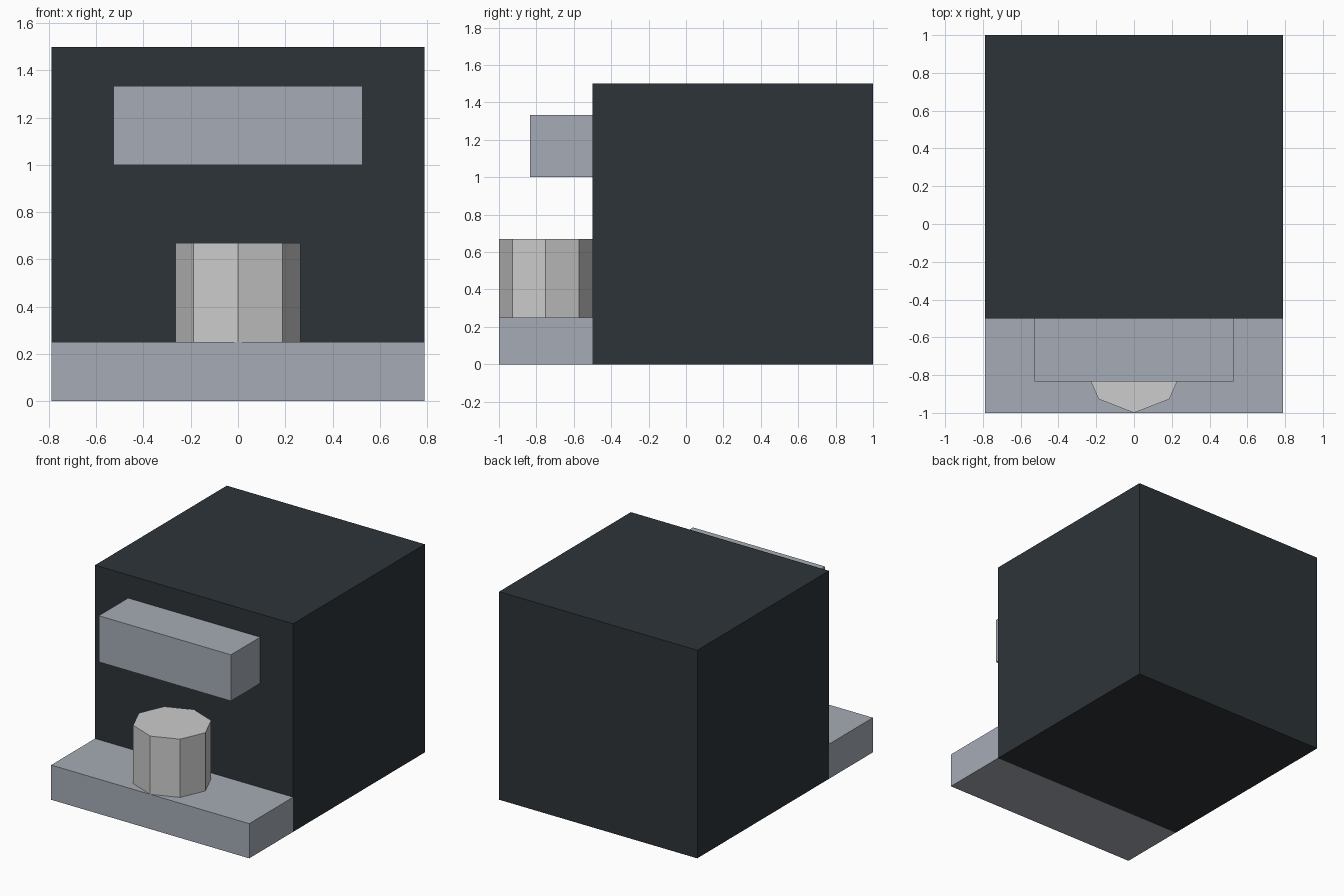
import bpy
from math import pi

cube = bpy.data.objects.get("Cube")
if cube:
    bpy.data.objects.remove(cube, do_unlink=True)


def material(name, rgb):
    m = bpy.data.materials.new(name)
    m.use_nodes = True
    colour = (*rgb, 1)
    m.diffuse_color = colour
    m.node_tree.nodes["Principled BSDF"].inputs["Base Color"].default_value = colour
    return m


def box(name, low, high, mat):
    bpy.ops.mesh.primitive_cube_add(size=1)
    o = bpy.context.object
    o.name = name
    o.location = [(a + b) / 2 for a, b in zip(low, high)]
    o.scale = [b - a for a, b in zip(low, high)]
    bpy.ops.object.transform_apply(location=True, scale=True)
    o.data.materials.append(mat)
    return o


charcoal = material("charcoal", (0.026, 0.034, 0.040))
steel = material("steel grey", (0.381, 0.413, 0.468))
light_grey = material("light grey", (0.604, 0.604, 0.604))

# Machine housing, drip tray and brewing head
box("housing", (-0.79, -0.5, 0), (0.79, 1, 1.5), charcoal)
box("drip_tray", (-0.79, -1, 0), (0.79, -0.5, 0.25), steel)
box("brewing_head", (-0.527, -0.833, 1.0), (0.527, -0.5, 1.333), steel)

# Eight-sided cup standing on the tray, one corner to the front
bpy.ops.mesh.primitive_cylinder_add(vertices=8, radius=1, depth=0.42,
                                    location=(0, -0.75, 0.46))
cup = bpy.context.object
cup.name = "cup"
cup.scale = (0.265, 0.25, 1)
bpy.ops.object.transform_apply(location=True, scale=True)
cup.data.materials.append(light_grey)
